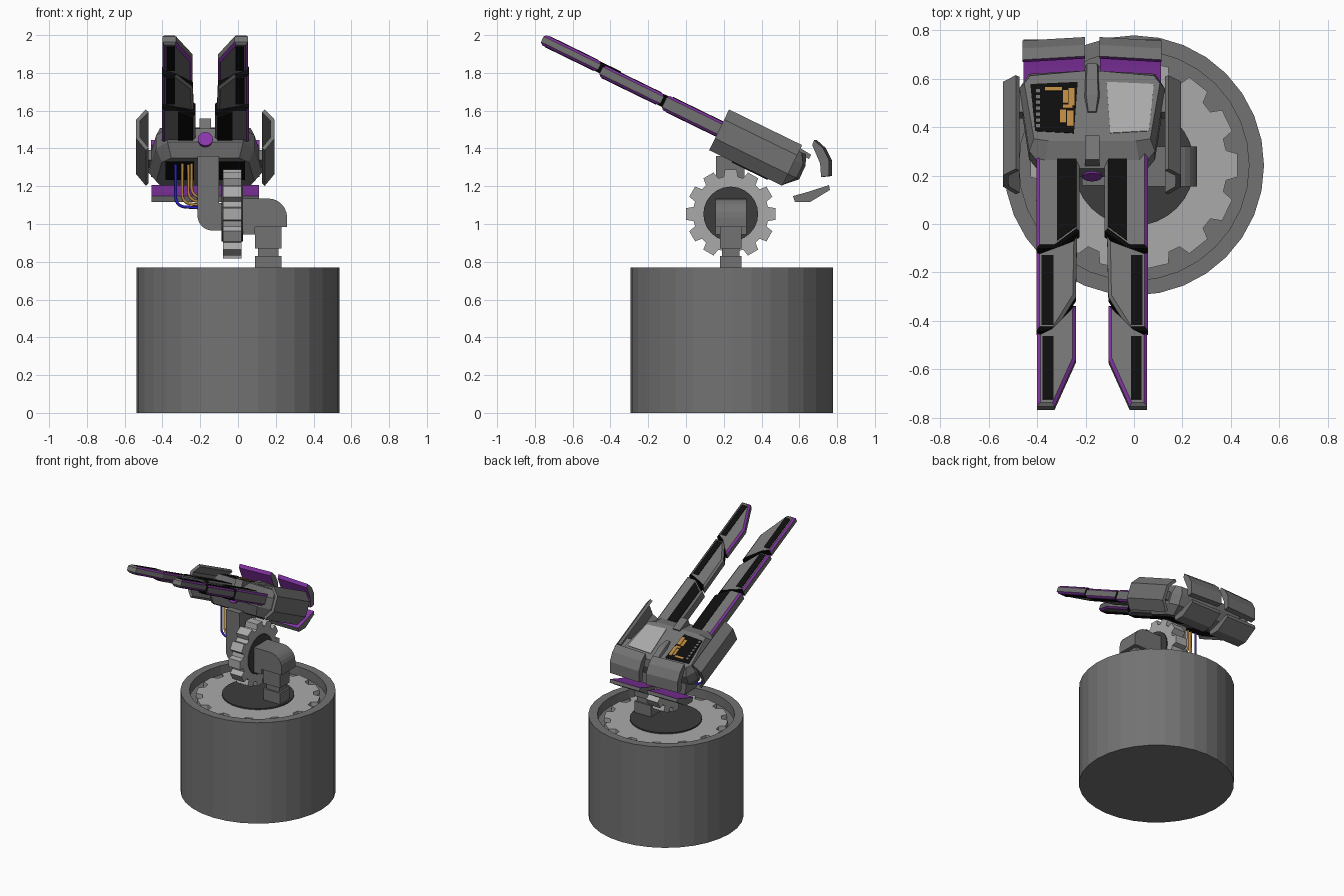
import bpy, bmesh, math
from mathutils import Matrix, Vector

if "Cube" in bpy.data.objects:
    bpy.data.objects.remove(bpy.data.objects["Cube"])


def material(name, rgb):
    m = bpy.data.materials.new(name)
    m.diffuse_color = (*rgb, 1)
    m.use_nodes = True
    m.node_tree.nodes["Principled BSDF"].inputs["Base Color"].default_value = m.diffuse_color
    return m


GREY = material("gunmetal grey", (.17, .17, .17))
DARK = material("dark grey", (.045, .045, .045))
LIGHT = material("light grey", (.40, .40, .40))
BLACK = material("black", (.004, .004, .004))
PURPLE = material("purple", (.25, .036, .40))
GOLD = material("gold", (.48, .24, .05))
BLUE = material("blue", (.02, .015, .55))

# Tilted frame of the gun head: x across, -y along the barrels, z out of the deck
HEAD = Matrix.Translation((-.173, .4, 1.4)) @ Matrix.Rotation(math.radians(-26), 4, 'X')
WORLD = Matrix.Identity(4)


def loft(name, rings, mats, matrix=WORLD, rule=None, bevel=0, mirror=1):
    """Skin a list of equal rings, cap both ends, colour faces by rule(normal)."""
    bm = bmesh.new()
    rows = [[bm.verts.new(p) for p in r] for r in rings]
    n = len(rows[0])
    for a, b in zip(rows, rows[1:]):
        for i in range(n):
            bm.faces.new((a[i], a[(i + 1) % n], b[(i + 1) % n], b[i]))
    bm.faces.new(rows[0])
    bm.faces.new(rows[-1])
    if bevel:
        level = [e for e in bm.edges if abs(e.verts[0].co.z - e.verts[1].co.z) < 1e-5]
        bmesh.ops.bevel(bm, geom=level, offset=bevel, segments=1, affect='EDGES')
    bmesh.ops.recalc_face_normals(bm, faces=bm.faces)
    bm.normal_update()
    if rule:
        for f in bm.faces:
            f.material_index = rule(f.normal)
    bm.transform(matrix @ Matrix.Diagonal((mirror, 1, 1, 1)))
    bmesh.ops.recalc_face_normals(bm, faces=bm.faces)
    me = bpy.data.meshes.new(name)
    bm.to_mesh(me)
    bm.free()
    for m in mats:
        me.materials.append(m)
    ob = bpy.data.objects.new(name, me)
    bpy.context.collection.objects.link(ob)
    return ob


def prism(name, pts, lo, hi, mats, axis='z', **kw):
    """Extrude a 2D outline from lo to hi along the given axis."""
    def put(p, d):
        return {'x': (d, *p), 'y': (p[0], d, p[1]), 'z': (*p, d)}[axis]
    return loft(name, [[put(p, d) for p in pts] for d in (lo, hi)], mats, **kw)


def box(name, x, y, z, mat, **kw):
    pts = [(x[0], y[0]), (x[1], y[0]), (x[1], y[1]), (x[0], y[1])]
    return prism(name, pts, z[0], z[1], [mat], **kw)


def circle(r, n, cx=0, cy=0):
    return [(cx + r * math.cos(math.tau * i / n), cy + r * math.sin(math.tau * i / n)) for i in range(n)]


def gear(root, tip, teeth, cx, cy):
    pts = []
    for t in range(teeth):
        for f, r in ((-.36, root), (-.25, tip), (.25, tip), (.36, root)):
            a = math.tau * (t + f) / teeth
            pts.append((cx + r * math.cos(a), cy + r * math.sin(a)))
    return pts


def arc(cx, cz, r, a0, a1, n=6):
    return [(cx + r * math.cos(math.radians(a0 + (a1 - a0) * i / n)),
             cz + r * math.sin(math.radians(a0 + (a1 - a0) * i / n))) for i in range(n + 1)]


# Drum base with recessed top, turntable gear and disc
CY = .242
loft("base_drum", [[(x, y, z) for x, y in circle(r, 32, 0, CY)]
                   for r, z in ((.537, 0), (.537, .77), (.475, .77), (.475, .70))], [GREY])
prism("turntable_gear", gear(.385, .43, 14, 0, CY), .69, .735, [LIGHT])
prism("turntable_disc", circle(.25, 32, 0, CY), .70, .745, [DARK])

# Stepped post and right elbow
for i, (h, z0, z1) in enumerate(((.07, .73, .83), (.055, .82, .88), (.07, .87, 1.0))):
    box(f"post_step_{i}", (.16 - h, .16 + h), (.237 - h * .83, .237 + h * .83), (z0, z1), GREY)
prism("right_elbow", [(.02, .945), (.02, 1.135)] + arc(.16, 1.035, .1, 90, 0) + [(.26, .985), (.09, .985), (.09, .945)],
      .155, .32, [GREY], axis='y')

# Elevation gear with hub disc
prism("elevation_gear", gear(.20, .238, 12, .237, 1.053), -.08, .018, [LIGHT], axis='x')
prism("elevation_hub", circle(.145, 24, .237, 1.053), -.088, .026, [DARK], axis='x')

# Left arm rising into the head
prism("left_arm", [(-.10, 1.36), (-.10, 1.11), (-.05, 1.11), (-.05, .965)]
      + arc(-.135, 1.045, .08, 270, 180) + [(-.215, 1.36)], .16, .31, [GREY], axis='y')

# Cables from the head to the arm
for i, (x, z, mat) in enumerate(((-.33, 1.09, BLUE), (-.295, 1.105, GOLD), (-.262, 1.12, GOLD), (-.245, 1.14, GOLD))):
    cu = bpy.data.curves.new("cable", 'CURVE')
    cu.dimensions = '3D'
    cu.bevel_depth = .008
    cu.bevel_resolution = 1
    sp = cu.splines.new('POLY')
    path = [(x, 1.33)] + arc(x + .05, z + .05, .05, 180, 270, 5) + [(-.2, z - .005)]
    sp.points.add(len(path) - 1)
    for p, (px, pz) in zip(sp.points, path):
        p.co = (px, .27 - .01 * (i % 2), pz, 1)
    ob = bpy.data.objects.new(f"cable_{i}", cu)
    bpy.context.collection.objects.link(ob)
    cu.materials.append(mat)
    bpy.ops.object.select_all(action='DESELECT')
    ob.select_set(True)
    bpy.context.view_layer.objects.active = ob
    bpy.ops.object.convert(target='MESH')

# Faceted head body: half outlines mirrored, stacked along the deck normal
low = [(0, .18), (.24, .18), (.26, .13), (.23, -.10), (.18, -.15), (0, -.15)]
mid = [(0, .25), (.26, .235), (.30, .17), (.26, -.12), (.20, -.20), (0, -.20)]
top = [(0, .225), (.255, .20), (.28, .165), (.24, -.09), (.18, -.10), (0, -.10)]
levels = [(-.13, low), (-.06, mid), (.02, mid), (.075, top)]
loft("head_body", [[(x, y, z) for x, y in half] + [(-x, y, z) for x, y in half[-2:0:-1]] for z, half in levels],
     [GREY], HEAD)
loft("rear_ridge", [[(-w, y, .06), (w, y, .06), (w * .7, y, h), (-w * .7, y, h)]
                    for y, w, h in ((.03, .022, .085), (.10, .035, .1), (.25, .03, .085))], [GREY], HEAD)
box("front_ridge", (-.03, .03), (-.19, -.08), (.02, .085), GREY, matrix=HEAD)
prism("front_eye", circle(.04, 16, 0, -.045), -.208, -.19, [PURPLE], axis='y', matrix=HEAD)

# Deck windows: open circuit bay on the left, pale screen on the right
window = [(.06, .17), (.255, .16), (.235, -.055), (.075, -.065)]
prism("circuit_bay", window, .07, .078, [BLACK], matrix=HEAD, mirror=-1)
prism("screen", window, .07, .079, [LIGHT], matrix=HEAD)
for i, (x, y, w, h) in enumerate(((.085, .10, .012, .04), (.11, .10, .010, .03), (.09, .0, .014, .035),
                                  (.12, .01, .012, .03), (.16, .135, .035, .008), (.10, .055, .02, .008))):
    box(f"circuit_chip_{i}", (x - w, x + w), (y - h, y + h), (.076, .083), GOLD, matrix=HEAD, mirror=-1)
for i in range(7):
    y = -.035 + .027 * i
    box(f"circuit_pin_{i}", (.215, .232), (y - .008, y + .008), (.076, .083), GREY, matrix=HEAD, mirror=-1)

# Barrel segments: outline (offset, length), centre height, half thickness, black strip outline
SEGMENTS = {
    "rear": ([(.23, -.10), (.23, -.57), (.15, -.57), (.052, -.49), (.052, -.10)], -.005, .042,
             [(.065, -.12), (.065, -.475), (.145, -.54), (.145, -.12)]),
    "middle": ([(.23, -.585), (.23, -.945), (.155, -.945), (.067, -.79), (.062, -.51), (.15, -.585)], -.001, .033,
               [(.16, -.605), (.16, -.925), (.208, -.925), (.208, -.605)]),
    "tip": ([(.227, -.96), (.227, -1.297), (.155, -1.297), (.067, -1.08), (.067, -.835), (.085, -.835),
             (.16, -.96)], .011, .029,
            [(.16, -.98), (.16, -1.27), (.205, -1.27), (.205, -.98)]),
}
PANEL = [(.315, .11), (.367, .05), (.367, -.06), (.315, -.13), (.30, -.115), (.345, -.055), (.345, .045), (.30, .095)]
UPPER = [(.693, 1.444), (.74, 1.402), (.772, 1.338), (.772, 1.254), (.73, 1.249), (.725, 1.32), (.683, 1.418)]
LOWER = [(.566, 1.148), (.577, 1.116), (.656, 1.116), (.762, 1.18), (.757, 1.206), (.646, 1.17)]

for s, side in ((-1, "left"), (1, "right")):
    for part, (outline, zc, h, strip) in SEGMENTS.items():
        def paint(n, tip=part == "tip"):
            if n.y > .4 or (n.y < -.4 and not tip):
                return 1 if abs(n.z) < .9 else 0
            if .3 < abs(n.z) < .9 and (n.x > .6 or (tip and n.x < -.65)):
                return 2
            return 0
        prism(f"{side}_barrel_{part}", outline, zc - h, zc + h, [GREY, BLACK, PURPLE],
              matrix=HEAD, rule=paint, bevel=.013, mirror=s)
        prism(f"{side}_barrel_strip_{part}", strip, zc - h - .003, zc + h + .003, [BLACK], matrix=HEAD, mirror=s)
    # C-section side armour, its bracket and the belly plate
    loft(f"{side}_side_armour", [[(x, y, z) for x, z in PANEL] for y in (-.245, .185)], [GREY], HEAD, mirror=s)
    box(f"{side}_armour_bracket", (.25, .35), (.06, .15), (-.04, .02), GREY, matrix=HEAD, mirror=s)
    box(f"{side}_belly_plate", (.06, .21), (-.11, .10), (-.136, -.125), BLACK, matrix=HEAD, mirror=s)
    # Rear flaps, purple on the side facing the head
    shift = Matrix.Translation((-.173, 0, 0))
    loft(f"{side}_upper_flap", [[(x, y - d, z) for y, z in UPPER] for x, d in ((.03, 0), (.287, .015))],
         [GREY, PURPLE], shift, rule=lambda n: int(n.y < -.5), mirror=s)
    loft(f"{side}_lower_flap", [[(x, y, z) for y, z in LOWER] for x in (.032, .284)],
         [GREY, PURPLE], shift, rule=lambda n: int(n.z > .5), mirror=s)
